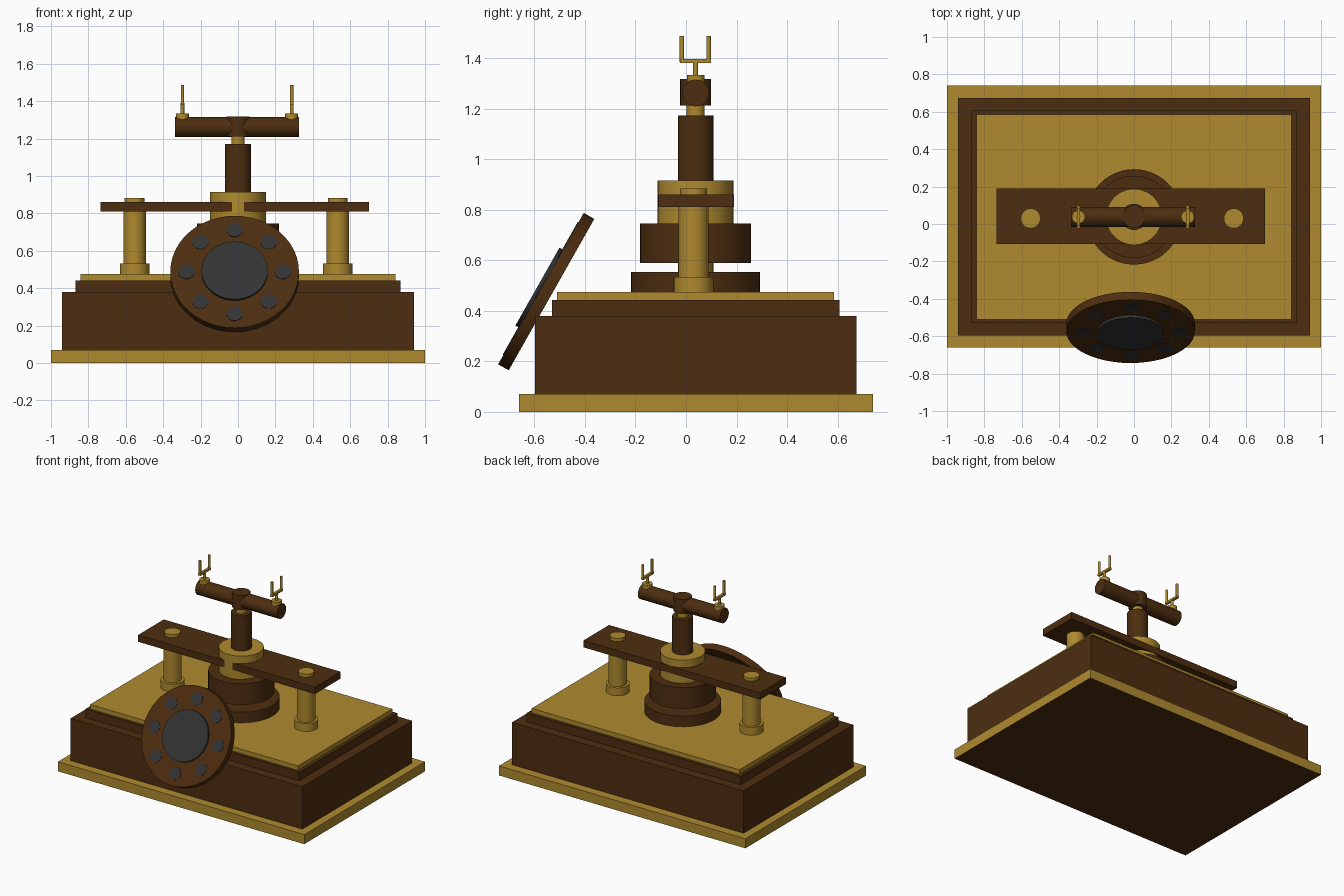
import bpy, math
from mathutils import Matrix, Vector

cube = bpy.data.objects.get("Cube")
if cube:
    bpy.data.objects.remove(cube, do_unlink=True)


def material(name, rgb):
    m = bpy.data.materials.new(name)
    m.use_nodes = True
    m.diffuse_color = (*rgb, 1)
    m.node_tree.nodes["Principled BSDF"].inputs["Base Color"].default_value = (*rgb, 1)
    return m


GOLD = material("aged gold", (0.43, 0.255, 0.028))
BROWN = material("dark wood", (0.075, 0.027, 0.005))
GREY = material("charcoal", (0.033, 0.033, 0.035))


def box(name, mat, x, y, z):
    """Box from (min, max) ranges on each axis."""
    ranges = (x, y, z)
    bpy.ops.mesh.primitive_cube_add(size=1, location=[sum(r) / 2 for r in ranges])
    ob = bpy.context.object
    ob.name = name
    ob.data.transform(Matrix.Diagonal([r[1] - r[0] for r in ranges] + [1]))
    ob.data.materials.append(mat)
    return ob


def rod(name, mat, start, end, radius, sides=32):
    """Cylinder between two points."""
    a, b = Vector(start), Vector(end)
    bpy.ops.mesh.primitive_cylinder_add(vertices=sides, radius=radius, depth=(b - a).length,
                                        location=(a + b) / 2)
    ob = bpy.context.object
    ob.name = name
    ob.rotation_euler = (b - a).to_track_quat("Z", "Y").to_euler()
    ob.data.materials.append(mat)
    bpy.ops.object.shade_smooth_by_angle(angle=math.radians(35))
    return ob


def upright(name, mat, x, y, z0, z1, radius, sides=32):
    return rod(name, mat, (x, y, z0), (x, y, z1), radius, sides)


# Stepped case, with a wooden underside on the plinth
plinth = box("plinth", GOLD, (-1, 1), (-0.66, 0.74), (0, 0.07))
plinth.data.materials.append(BROWN)
for face in plinth.data.polygons:
    if face.normal.z < -0.5:
        face.material_index = 1
box("case_body", BROWN, (-0.94, 0.94), (-0.597, 0.675), (0.07, 0.38))
box("case_step", BROWN, (-0.868, 0.868), (-0.53, 0.607), (0.38, 0.442))
box("top_plate", GOLD, (-0.843, 0.843), (-0.51, 0.585), (0.442, 0.475))

# Central stack
CY = 0.038
upright("lower_drum", BROWN, 0, CY, 0.475, 0.553, 0.255, 48)
upright("drum_neck", GOLD, 0, CY, 0.553, 0.59, 0.07)
upright("upper_drum", BROWN, 0, CY, 0.59, 0.745, 0.22, 48)
upright("collar", GOLD, 0, CY, 0.745, 0.915, 0.15, 40)
upright("column", BROWN, 0, CY, 0.915, 1.172, 0.07)
upright("column_neck", GOLD, 0, CY, 1.172, 1.212, 0.036)

# Bridge and its two posts
box("bridge", BROWN, (-0.735, 0.7), (-0.108, 0.19), (0.81, 0.86))
for side, x in (("right", -0.553), ("left", 0.533)):
    upright(side + "_post_foot", GOLD, x, 0.03, 0.475, 0.533, 0.079)
    upright(side + "_post", GOLD, x, 0.03, 0.533, 0.81, 0.06)
    upright(side + "_post_cap", GOLD, x, 0.03, 0.86, 0.883, 0.053)

# Cradle bar with hub
rod("cradle_bar", BROWN, (-0.337, CY, 1.262), (0.327, CY, 1.262), 0.053)
upright("cradle_hub", BROWN, 0, CY, 1.212, 1.317, 0.061)

# Forks on the cradle
for side, x in (("right", -0.297), ("left", 0.287)):
    upright(side + "_fork_foot", GOLD, x, CY, 1.3, 1.333, 0.035, 24)
    upright(side + "_fork_stem", GOLD, x, CY, 1.333, 1.39, 0.01, 12)
    box(side + "_fork_bridge", GOLD, (x - 0.009, x + 0.009), (-0.024, 0.098), (1.38, 1.396))
    for end, y in (("front", -0.016), ("back", 0.09)):
        upright(side + "_fork_prong_" + end, GOLD, x, y, 1.385, 1.488, 0.009, 12)

# Tilted dial: layers stacked along its facing direction
tilt = math.radians(60.5)
normal = Vector((0, -math.sin(tilt), math.cos(tilt)))
rise = Vector((0, math.cos(tilt), math.sin(tilt)))
across = Vector((1, 0, 0))
centre = Vector((-0.018, -0.553, 0.476))
face = centre + normal * 0.024
rod("dial_disc", BROWN, centre - normal * 0.024, face, 0.344, 48)
rod("dial_centre", GREY, face, face + normal * 0.016, 0.177, 40)
for i in range(8):
    a = i * math.tau / 8
    spot = face + (across * math.cos(a) + rise * math.sin(a)) * 0.258
    rod(f"finger_hole_{i + 1}", GREY, spot, spot + normal * 0.003, 0.044, 24)
